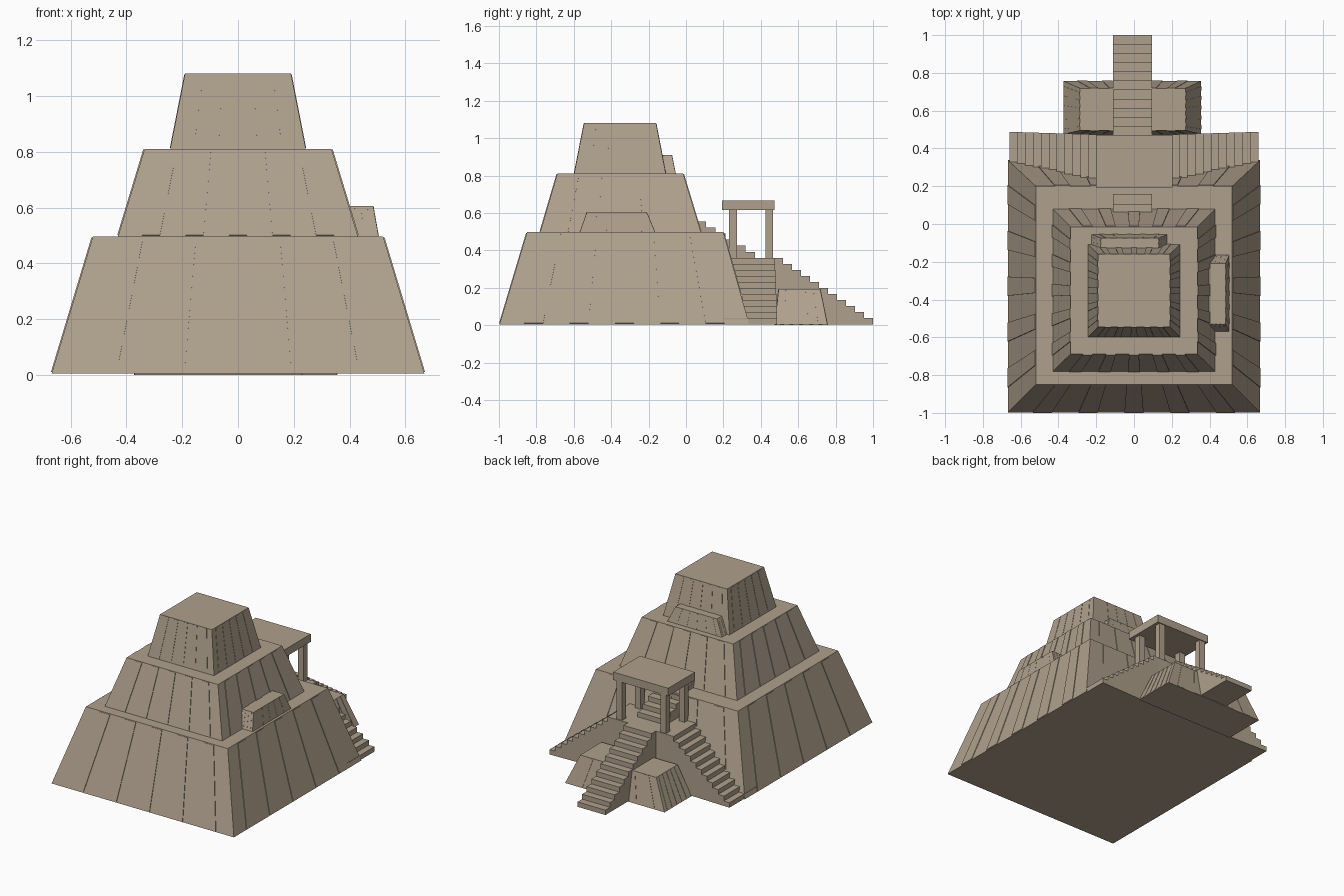
import bpy, bmesh
from mathutils import Vector

if "Cube" in bpy.data.objects:
    bpy.data.objects.remove(bpy.data.objects["Cube"])

stone = bpy.data.materials.new("sandstone")
stone.diffuse_color = (0.43, 0.355, 0.265, 1)
stone.use_nodes = True
stone.node_tree.nodes["Principled BSDF"].inputs["Base Color"].default_value = stone.diffuse_color


def finish(name, bm):
    bmesh.ops.recalc_face_normals(bm, faces=bm.faces)
    me = bpy.data.meshes.new(name)
    bm.to_mesh(me)
    bm.free()
    me.materials.append(stone)
    ob = bpy.data.objects.new(name, me)
    bpy.context.collection.objects.link(ob)
    return ob


def hexa(bm, low, high):
    """Closed solid between two quads."""
    a = [bm.verts.new(p) for p in low]
    b = [bm.verts.new(p) for p in high]
    bm.faces.new(a[::-1])
    bm.faces.new(b)
    for i in range(4):
        j = (i + 1) % 4
        bm.faces.new((a[i], a[j], b[j], b[i]))


def rect(x0, x1, y0, y1, z):
    return [Vector(p) for p in ((x0, y0, z), (x1, y0, z), (x1, y1, z), (x0, y1, z))]


def tier(name, base, top, z0, z1, depth=0.004, ribs=5):
    """Sloped block with thin tapering buttresses on all four sides."""
    bm = bmesh.new()
    lo, hi = rect(*base, z0), rect(*top, z1)
    hexa(bm, lo, hi)
    for i in range(4):
        j = (i + 1) % 4
        n = (lo[j] - lo[i]).cross(hi[i] - lo[i]).normalized() * depth

        def at(u, v):
            return lo[i].lerp(lo[j], u).lerp(hi[i].lerp(hi[j], u), v)

        for k in range(ribs):
            c = 0.5 + (k - (ribs - 1) / 2) * 0.91 / ribs
            w = 0.19 / ribs
            q = [at(c - w, 0.01), at(c + w, 0.01), at(c + w, 0.99), at(c - w, 0.99)]
            hexa(bm, [p - n for p in q], [p + n for p in q])
    return finish(name, bm)


def box(name, x0, x1, y0, y1, z0, z1):
    bm = bmesh.new()
    hexa(bm, rect(x0, x1, y0, y1, z0), rect(x0, x1, y0, y1, z1))
    return finish(name, bm)


def stairs(name, far, near, z_top, z_bottom, n, place, w0, w1):
    """Solid staircase falling from far to near; place(run, width, z) gives xyz."""
    run, rise = (near - far) / n, (z_top - z_bottom) / n
    pts = [(far, z_bottom)]
    for k in range(n):
        z = z_top - k * rise
        pts += [(far + k * run, z), (far + (k + 1) * run, z)]
    pts.append((near, z_bottom))
    bm = bmesh.new()
    a = [bm.verts.new(place(s, w0, z)) for s, z in pts]
    b = [bm.verts.new(place(s, w1, z)) for s, z in pts]
    bm.faces.new(a)
    bm.faces.new(b[::-1])
    for i in range(len(pts)):
        j = (i + 1) % len(pts)
        bm.faces.new((a[i], a[j], b[j], b[i]))
    return finish(name, bm)


# three stacked terraces
tier("lower_terrace", (-0.668, 0.668, -0.997, 0.338), (-0.52, 0.52, -0.85, 0.20), 0.005, 0.497)
tier("middle_terrace", (-0.43, 0.43, -0.78, 0.08), (-0.335, 0.335, -0.688, -0.015), 0.497, 0.81)
tier("upper_terrace", (-0.243, 0.243, -0.598, -0.108), (-0.19, 0.19, -0.545, -0.16), 0.81, 1.08, 0.002)

# small blocks leaning on the terraces
tier("side_block", (0.36, 0.504, -0.568, -0.165), (0.36, 0.485, -0.53, -0.21), 0.497, 0.605, 0.001)
tier("rear_block", (-0.225, 0.175, -0.2, -0.055), (-0.175, 0.13, -0.2, -0.075), 0.81, 0.91, 0.001)
tier("stair_base_block", (-0.373, 0.356, 0.475, 0.757), (-0.285, 0.272, 0.495, 0.718), 0.0, 0.193, 0.002)

# landing with canopy
box("landing", -0.2, 0.2, 0.1, 0.473, 0.005, 0.36)
box("canopy_roof", -0.2, 0.203, 0.192, 0.472, 0.615, 0.667)
for i, x in enumerate((-0.16, 0.163)):
    for j, y in enumerate((0.252, 0.445)):
        box(f"canopy_post_{i}{j}", x - 0.021, x + 0.021, y - 0.021, y + 0.021, 0.35, 0.62)

# central stairs, below and above the landing
along_y = lambda s, w, z: (w, s, z)
stairs("main_stairs", 0.47, 1.0, 0.36, 0.005, 11, along_y, -0.11, 0.095)
stairs("upper_stairs", 0.0, 0.37, 0.587, 0.36, 7, along_y, -0.11, 0.095)

# side stairs running left and right from the landing
for name, s in (("left", -1), ("right", 1)):
    stairs(f"{name}_stairs", 0.2, 0.66, 0.36, 0.005, 11,
           lambda r, w, z, s=s: (s * r, w + (0.03 * (r - 0.2) if w > 0.3 else 0), z), 0.2, 0.474)
